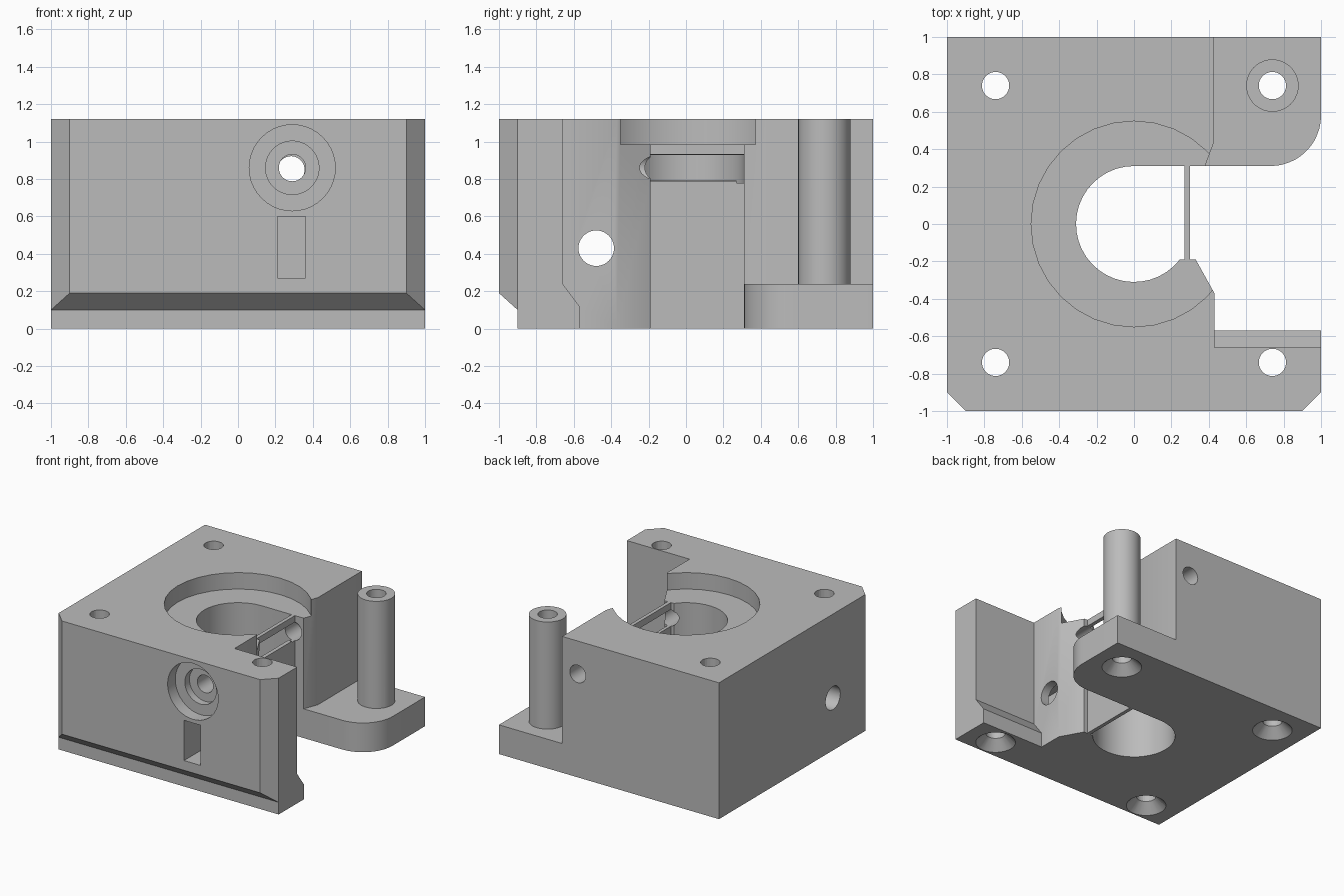
import bpy, bmesh
from math import sin, cos, radians
from mathutils import Matrix

default = bpy.data.objects.get("Cube")
if default:
    bpy.data.objects.remove(default, do_unlink=True)

grey = bpy.data.materials.new("plain grey")
grey.use_nodes = True
colour = (0.5, 0.5, 0.5, 1)
grey.diffuse_color = colour
grey.node_tree.nodes["Principled BSDF"].inputs["Base Color"].default_value = colour

H = 1.12        # block height
HOLE = 0.073    # screw hole radius


def make(name, bm):
    bmesh.ops.recalc_face_normals(bm, faces=bm.faces)
    mesh = bpy.data.meshes.new(name)
    bm.to_mesh(mesh)
    bm.free()
    mesh.materials.append(grey)
    ob = bpy.data.objects.new(name, mesh)
    bpy.context.collection.objects.link(ob)
    return ob


def prism(name, pts, a, b, axis="Z"):
    """Extrude a profile from a to b: XY points along Z, or YZ points along X."""
    place = (lambda p, t: (p[0], p[1], t)) if axis == "Z" else (lambda p, t: (t, p[0], p[1]))
    bm = bmesh.new()
    face = bm.faces.new([bm.verts.new(place(p, a)) for p in pts])
    ext = bmesh.ops.extrude_face_region(bm, geom=[face])
    verts = [v for v in ext["geom"] if isinstance(v, bmesh.types.BMVert)]
    shift = (0, 0, b - a) if axis == "Z" else (b - a, 0, 0)
    bmesh.ops.translate(bm, verts=verts, vec=shift)
    return make(name, bm)


def box(name, x0, x1, y0, y1, z0, z1):
    return prism(name, [(x0, y0), (x1, y0), (x1, y1), (x0, y1)], z0, z1)


def cyl(name, centre, r, length, axis="Z", r2=None, sides=40):
    bm = bmesh.new()
    bmesh.ops.create_cone(bm, cap_ends=True, segments=sides, radius1=r,
                          radius2=r if r2 is None else r2, depth=length)
    turn = {"Z": Matrix(), "X": Matrix.Rotation(radians(90), 4, "Y"),
            "Y": Matrix.Rotation(radians(90), 4, "X")}[axis]
    bm.transform(Matrix.Translation(centre) @ turn)
    return make(name, bm)


def arc(cx, cy, r, a0, a1, n):
    return [(cx + r * cos(radians(a0 + (a1 - a0) * i / n)),
             cy + r * sin(radians(a0 + (a1 - a0) * i / n))) for i in range(n + 1)]


def combine(target, tool, operation):
    mod = target.modifiers.new(tool.name, "BOOLEAN")
    mod.operation, mod.solver, mod.object = operation, "EXACT", tool
    bpy.context.view_layer.objects.active = target
    bpy.ops.object.modifier_apply(modifier=mod.name)
    bpy.data.objects.remove(tool, do_unlink=True)


# Main block outline, open on one side into the central bore
outline = arc(0, 0, 0.31, 90, 322, 26) + [
    (0.33, -0.19), (0.43, -0.37), (0.43, -0.66), (1, -0.66), (1, -0.9), (0.9, -1),
    (-0.9, -1), (-1, -0.9), (-1, 1), (0.425, 1), (0.425, 0.43), (0.38, 0.31)]
body = prism("mount_body", outline, 0, H)

# Added parts: rounded foot plate, post, front arm lip, thin web
plate = [(0.36, 0.31)] + arc(0.73, 0.58, 0.27, -90, 0, 12) + [(1, 1), (0.36, 1)]
lip = [(-0.7, 0), (-0.57, 0), (-0.57, 0.12), (-0.66, 0.24), (-0.7, 0.24)]
for part in (prism("foot_plate", plate, 0, 0.24),
             cyl("post", (0.74, 0.74, H / 2 + 0.05), 0.14, H - 0.1),
             prism("arm_lip", lip, 0.4, 1, "X"),
             box("thin_web", 0.27, 0.3, -0.21, 0.33, 0, 1.0)):
    combine(body, part, "UNION")

# Cuts: wide recess on top, undercut along the front foot, slot for a nut
undercut = [(-1.1, -0.1), (-0.9, -0.1), (-0.9, 0.1), (-1.1, 0.28)]
cuts = [cyl("top_recess", (0, 0, 1.185), 0.55, 0.4, sides=32),
        prism("front_undercut", undercut, -1.2, 1.2, "X"),
        box("nut_slot", 0.21, 0.36, -1.1, -0.32, 0.27, 0.6),
        cyl("side_hole", (-0.3, -0.48, 0.43), 0.095, 1.8, "X"),
        cyl("front_counterbore", (0.29, -1, 0.86), 0.23, 0.2, "Y"),
        cyl("front_step", (0.29, -1, 0.86), 0.143, 0.32, "Y"),
        cyl("clamp_hole_front", (0.29, -0.35, 0.86), 0.072, 1.34, "Y"),
        cyl("clamp_hole_back", (0.284, 0.67, 0.85), 0.072, 0.8, "Y")]

# Countersunk corner holes
for x in (-0.74, 0.74):
    for y in (-0.74, 0.74):
        cuts.append(cyl("corner_hole", (x, y, H / 2), HOLE, H + 0.4, sides=32))
        cuts.append(cyl("countersink", (x, y, 0.025), 0.19, 0.13, r2=0.06, sides=32))
for cut in cuts:
    combine(body, cut, "DIFFERENCE")

bpy.ops.object.select_all(action="DESELECT")
body.select_set(True)
bpy.context.view_layer.objects.active = body
bpy.ops.object.shade_smooth_by_angle(angle=radians(30))
